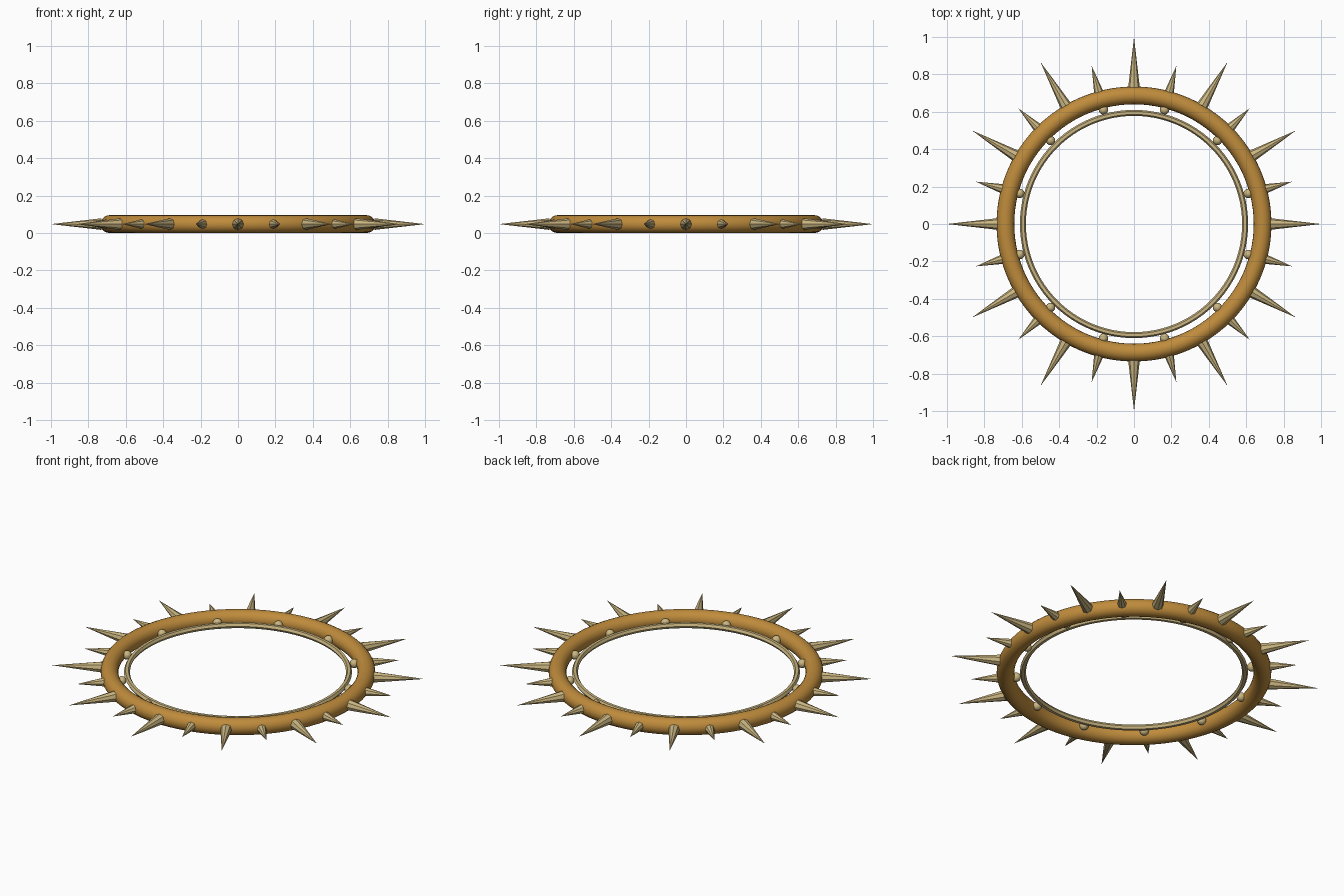
import bpy, math
from mathutils import Vector

if "Cube" in bpy.data.objects:
    bpy.data.objects.remove(bpy.data.objects["Cube"])

Z = 0.0475  # height of the ring's mid plane


def material(name, color):
    m = bpy.data.materials.new(name)
    m.diffuse_color = (*color, 1)
    m.use_nodes = True
    m.node_tree.nodes["Principled BSDF"].inputs["Base Color"].default_value = m.diffuse_color
    return m


bronze = material("bronze", (0.52, 0.26, 0.045))
pale_gold = material("pale_gold", (0.60, 0.47, 0.22))


def finish(name, mat, angle):
    o = bpy.context.object
    o.name = name
    o.data.materials.append(mat)
    bpy.ops.object.shade_smooth_by_angle(angle=math.radians(angle))
    return o


def ring(name, major, minor, sides, mat):
    bpy.ops.mesh.primitive_torus_add(location=(0, 0, Z), major_radius=major, minor_radius=minor,
                                     major_segments=96, minor_segments=sides)
    return finish(name, mat, 35)


def spike(name, angle, base, tip, radius):
    d = Vector((math.cos(angle), math.sin(angle), 0))
    bpy.ops.mesh.primitive_cone_add(vertices=8, radius1=radius, radius2=0, depth=tip - base,
                                    location=d * (base + tip) / 2 + Vector((0, 0, Z)),
                                    rotation=(0, math.pi / 2, angle))
    return finish(name, pale_gold, 30)


# Thick outer band and thin inner trim
ring("outer_band", 0.6875, 0.0475, 20, bronze)
ring("inner_trim", 0.594, 0.016, 6, pale_gold)

# Alternating long and short spikes, with beads joining the two rings
for i in range(12):
    a = math.radians(30 * i)
    b = a + math.radians(15)
    spike("long_spike", a, 0.73, 1.0, 0.031)
    spike("short_spike", b, 0.73, 0.875, 0.025)
    bpy.ops.mesh.primitive_uv_sphere_add(segments=16, ring_count=10, radius=0.025,
                                         location=(0.632 * math.cos(b), 0.632 * math.sin(b), Z))
    finish("bead", pale_gold, 40)
